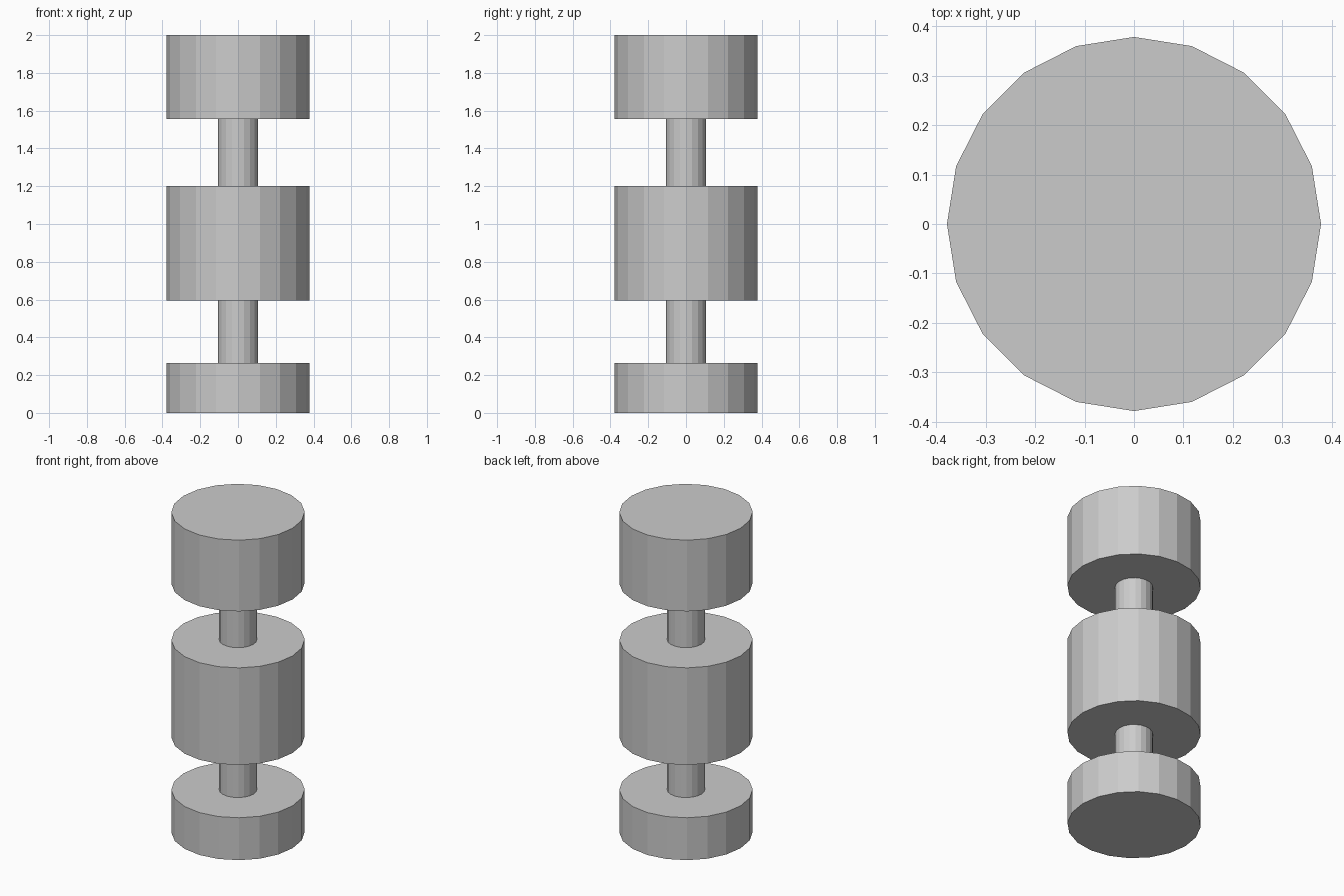
import bpy

if "Cube" in bpy.data.objects:
    bpy.data.objects.remove(bpy.data.objects["Cube"])

SIDES = 20


def cylinder(name, radius, z0, z1, fill='NGON'):
    """Upright flat-shaded cylinder between two heights."""
    bpy.ops.mesh.primitive_cylinder_add(
        vertices=SIDES, radius=radius, depth=z1 - z0,
        end_fill_type=fill, location=(0, 0, (z0 + z1) / 2))
    bpy.context.object.name = name


# Wide drums
for name, z0, z1 in (("bottom_drum", 0, 0.265),
                     ("middle_drum", 0.595, 1.202),
                     ("top_drum", 1.555, 2.0)):
    cylinder(name, 0.378, z0, z1)

# Thin necks joining the drums (open ends sit against the drum faces)
for name, z0, z1 in (("lower_neck", 0.265, 0.595),
                     ("upper_neck", 1.202, 1.555)):
    cylinder(name, 0.107, z0, z1, 'NOTHING')
